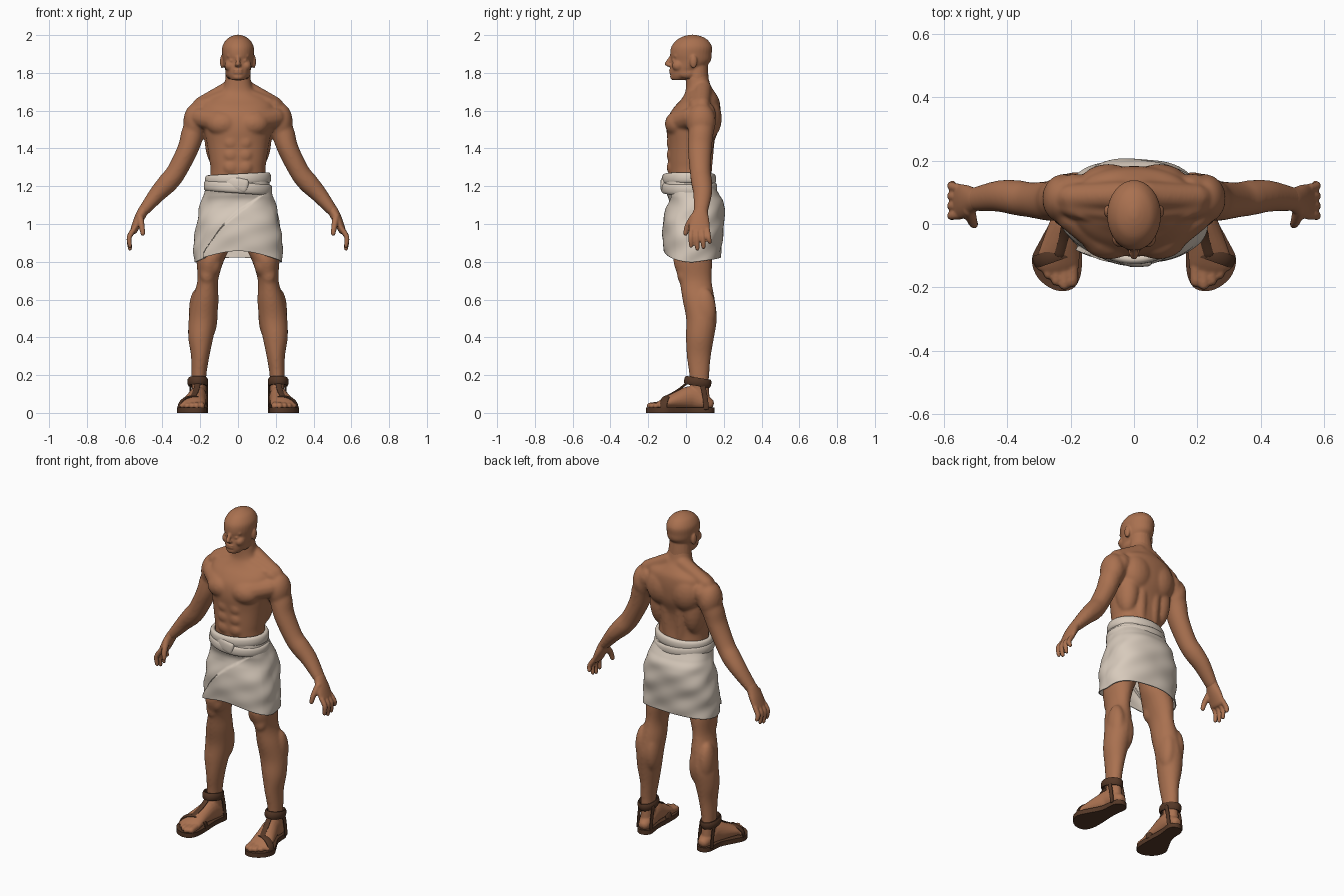
import bpy, bmesh, math
from mathutils import Vector, Matrix

if "Cube" in bpy.data.objects:
    bpy.data.objects.remove(bpy.data.objects["Cube"])


def material(name, colour):
    mat = bpy.data.materials.new(name)
    mat.use_nodes = True
    mat.diffuse_color = (*colour, 1)
    for node in mat.node_tree.nodes:
        if node.type == 'BSDF_PRINCIPLED':
            node.inputs["Base Color"].default_value = (*colour, 1)
            node.inputs["Roughness"].default_value = .7
    return mat


def spline(rows, closed=False, steps=4):
    """Catmull-Rom interpolation of rows of numbers."""
    count = len(rows)

    def pick(i):
        return rows[i % count] if closed else rows[max(0, min(count - 1, i))]

    result = []
    for i in range(count if closed else count - 1):
        for k in range(steps):
            t = k / steps
            result.append([b + .5 * t * (c - a + t * (2*a - 5*b + 4*c - d + t * (3*(b - c) + d - a)))
                           for a, b, c, d in zip(pick(i - 1), pick(i), pick(i + 1), pick(i + 2))])
    return result if closed else result + [list(rows[-1])]


def loft(bm, rows, ref=(1, 0, 0), centre=None, flat=False, closed=False,
         caps=True, steps=4, sides=20, power=2):
    """Skin elliptical sections; each row is x, y, z, radius along ref, other radius."""
    rows = spline(rows, closed, steps)
    count = len(rows)
    sections = []
    for i, row in enumerate(rows):
        p = Vector(row[:3])
        before = rows[i - 1] if closed or i else row
        after = rows[(i + 1) % count] if closed or i < count - 1 else row
        t = Vector((0, 0, 1)) if flat else (Vector(after[:3]) - Vector(before[:3])).normalized()
        a = Vector(ref) if centre is None else p - Vector(centre)
        a = (a - t * a.dot(t)).normalized()
        sections.append((p, t, a, row[3], row[4]))
    if not flat and not closed:
        # rounded ends
        for end, sign in ((0, -1), (-1, 1)):
            p, t, a, ra, rb = sections[end]
            for push, size in ((.6, .8), (.92, .4)):
                extra = (p + t * sign * push * min(ra, rb), t, a, ra * size, rb * size)
                sections.insert(0 if sign < 0 else len(sections), extra)
    rings = []
    for p, t, a, ra, rb in sections:
        b = t.cross(a)
        ring = []
        for k in range(sides):
            angle = math.tau * k / sides
            c, s = math.cos(angle), math.sin(angle)
            c, s = (math.copysign(abs(v) ** (2 / power), v) for v in (c, s))
            ring.append(bm.verts.new(p + a * ra * c + b * rb * s))
        rings.append(ring)
    for r in range(len(rings) - (not closed)):
        low, high = rings[r], rings[(r + 1) % len(rings)]
        for k in range(sides):
            j = (k + 1) % sides
            bm.faces.new((low[k], low[j], high[j], high[k]))
    if caps and not closed:
        bm.faces.new(rings[0])
        bm.faces.new(rings[-1])


def blob(bm, place, size):
    bmesh.ops.create_uvsphere(bm, u_segments=20, v_segments=12, radius=1,
                              matrix=Matrix.Translation(place) @ Matrix.Diagonal((*size, 1)))


def rod(bm, start, end, r0, r1):
    loft(bm, [(*start, r0, r0), (*end, r1, r1)], ref=(.3, .8, .5), sides=12)


def mirror(bm):
    geom = bm.verts[:] + bm.edges[:] + bm.faces[:]
    copy = bmesh.ops.duplicate(bm, geom=geom)["geom"]
    verts = [g for g in copy if isinstance(g, bmesh.types.BMVert)]
    bmesh.ops.scale(bm, vec=(-1, 1, 1), verts=verts)


def finish(bm, name, mat, sharp=50):
    bmesh.ops.recalc_face_normals(bm, faces=bm.faces[:])
    mesh = bpy.data.meshes.new(name)
    bm.to_mesh(mesh)
    bm.free()
    for poly in mesh.polygons:
        poly.use_smooth = True
    mesh.set_sharp_from_angle(angle=math.radians(sharp))
    mesh.materials.append(mat)
    obj = bpy.data.objects.new(name, mesh)
    bpy.context.scene.collection.objects.link(obj)
    return obj


def flesh(bm, name, voxel, rounds):
    """Fuse overlapping parts into one skin and soften the joins."""
    obj = finish(bm, name, skin)
    remesh = obj.modifiers.new("blend", 'REMESH')
    remesh.mode = 'VOXEL'
    remesh.voxel_size = voxel
    remesh.use_smooth_shade = True
    smooth = obj.modifiers.new("soften", 'SMOOTH')
    smooth.factor = .5
    smooth.iterations = rounds


skin = material("tan skin", (.40, .165, .08))
linen = material("pale linen", (.68, .59, .50))
leather = material("brown leather", (.09, .039, .02))

# Hands: palm, fingers, thumb
hands = bmesh.new()
loft(hands, [(.48, .083, 1.095, .04, .028), (.502, .078, 1.07, .038, .028), (.527, .072, 1.02, .052, .026),
             (.552, .07, .965, .057, .019)], ref=(0, 1, 0))
for i, tip in enumerate((.905, .878, .87, .885)):
    y = .113 - .028 * i
    loft(hands, [(.552, y, .97, .0145, .0145), (.576, y + .006 - .003 * i, .93, .014, .014),
                 (.572, y + .013 - .005 * i, tip, .0115, .0115)], ref=(0, 1, 0), sides=12)
loft(hands, [(.52, .045, 1.04, .022, .02), (.51, .01, .99, .017, .016),
             (.504, -.002, .95, .013, .013)], ref=(0, 1, 0), sides=12)
mirror(hands)
flesh(hands, "hands", .005, 4)

# Feet and toes
feet = bmesh.new()
loft(feet, [(.203, .115, .05, .036, .034), (.205, .09, .06, .042, .046), (.21, .03, .08, .046, .062),
            (.225, -.04, .068, .056, .049), (.238, -.11, .05, .067, .031), (.24, -.14, .04, .063, .022)])
loft(feet, [(.207, .075, .06, .038, .052), (.207, .07, .17, .037, .048)], flat=True)
for i, tip in enumerate((.18, .19, .178, .158, .132)):
    x = .195 + .025 * i
    rod(feet, (x, -.11, .045), (x, -tip, .037), .021 - .001 * i, .019 - .001 * i)
mirror(feet)
flesh(feet, "feet", .005, 5)

# Head: brow, cheek, eye, ear, jaw corner
head = bmesh.new()
rod(head, (.016, -.071, 1.888), (.05, -.053, 1.89), .011, .01)
blob(head, (.044, -.04, 1.838), (.027, .034, .03))
blob(head, (.033, -.062, 1.866), (.015, .013, .009))
blob(head, (.083, .04, 1.86), (.013, .02, .036))
blob(head, (.046, .005, 1.8), (.021, .05, .03))
mirror(head)
# Skull and upper neck
loft(head, [(0, -.042, 1.763, .036, .034), (0, -.018, 1.785, .056, .064), (0, .003, 1.82, .069, .086),
            (0, .025, 1.86, .078, .104), (0, .026, 1.9, .084, .11), (0, .03, 1.94, .083, .107),
            (0, .033, 1.975, .063, .081), (0, .034, 1.993, .036, .048), (0, .034, 2.002, .01, .014)],
     flat=True, sides=32)
loft(head, [(0, .065, 1.7, .07, .06), (0, .06, 1.77, .067, .06), (0, .055, 1.84, .06, .06)], flat=True)
# Nose, lips, chin
rod(head, (0, -.078, 1.885), (0, -.1, 1.848), .01, .013)
blob(head, (0, -.088, 1.841), (.02, .014, .01))
for z in (1.815, 1.801):
    blob(head, (0, -.076, z), (.027, .014, .007))
blob(head, (0, -.064, 1.779), (.03, .021, .018))
flesh(head, "head", .005, 6)

# Arm
body = bmesh.new()
loft(body, [(.18, .09, 1.59, .07, .06), (.235, .08, 1.49, .067, .062), (.264, .073, 1.4, .064, .056),
            (.325, .076, 1.278, .056, .053), (.37, .083, 1.22, .056, .054), (.427, .088, 1.159, .05, .045),
            (.5, .078, 1.07, .039, .03)], ref=(0, 1, 0))
# Leg
loft(body, [(.11, .04, .97, .09, .092), (.13, .04, .88, .09, .092), (.148, .036, .8, .072, .103),
            (.16, .05, .7, .055, .086), (.173, .067, .6, .07, .086), (.186, .082, .5, .075, .082),
            (.197, .074, .4, .067, .075), (.2, .068, .3, .049, .064), (.207, .07, .2, .04, .053),
            (.207, .072, .12, .038, .05)], flat=True)
# Muscles: chest, shoulder, side, shoulder blade
blob(body, (.078, -.046, 1.53), (.088, .066, .068))
rod(body, (.09, -.045, 1.54), (.2, .035, 1.565), .062, .055)
blob(body, (.224, .08, 1.54), (.066, .078, .1))
blob(body, (.113, .075, 1.46), (.065, .075, .16))
blob(body, (.08, .112, 1.56), (.1, .078, .115))
# Neck slope, hollow above the collarbone, collarbone, lower back
rod(body, (.035, .09, 1.72), (.2, .085, 1.63), .046, .042)
rod(body, (.035, .045, 1.685), (.19, .06, 1.622), .042, .044)
rod(body, (.02, -.01, 1.65), (.17, .03, 1.653), .014, .014)
rod(body, (.042, .1, 1.24), (.05, .12, 1.52), .034, .04)
# Stomach
for z in (1.43, 1.365, 1.3):
    blob(body, (.036, -.072, z), (.044, .031, .042))
# Knee, thigh and calves
blob(body, (.163, -.015, .73), (.037, .032, .05))
blob(body, (.127, 0, .79), (.042, .057, .07))
blob(body, (.153, .1, .51), (.045, .06, .12))
blob(body, (.215, .1, .54), (.045, .06, .12))
mirror(body)
# Torso and lower neck
loft(body, [(0, .04, 1.05, .17, .11), (0, .022, 1.26, .146, .114), (0, .02, 1.34, .152, .115),
            (0, .024, 1.42, .164, .12), (0, .035, 1.5, .18, .138), (0, .045, 1.57, .19, .137),
            (0, .06, 1.62, .195, .122), (0, .075, 1.66, .17, .1), (0, .075, 1.695, .1, .08),
            (0, .066, 1.73, .075, .066), (0, .06, 1.77, .067, .06), (0, .055, 1.81, .058, .055)],
     flat=True, sides=40, power=2.25)
flesh(body, "body", .0065, 18)

# Wrapped kilt: flared tube with folds, a raised hem in front and an overlapping flap
kilt = bmesh.new()
loft(kilt, [(0, .036, .797, .234, .148), (0, .037, .9, .232, .155), (0, .045, 1, .221, .159),
            (0, .053, 1.1, .2, .147), (0, .037, 1.15, .184, .14), (0, .018, 1.2, .17, .135),
            (0, .014, 1.25, .16, .128)], flat=True, caps=False, steps=12, sides=200, power=2.35)
for v in kilt.verts:
    x, y, z = v.co
    angle = math.atan2((y - .035) / .15, x / .2)
    front, back = max(0, -math.sin(angle)), max(0, math.sin(angle))
    drop = max(0, min(1, (1.2 - z) / .39))
    fold = .014 * math.sin(4 * angle + 30 * z) + .012 * math.sin(6 * angle - 50 * z)
    fall = max(0, z - .82) / .35
    edge = -.18 + .33 * fall ** 1.3
    flap = (max(0, min(1, (x - edge) / .005)) * .08 - .04) * min(1, front * 2)
    grow = 1 + (fold * (1 - .3 * front) + flap) * min(1, drop * 3)
    v.co = (x * grow, .035 + (y - .035) * grow, z + drop * (.06 * front ** 2 + .025 * back))
obj = finish(kilt, "kilt", linen)
shell = obj.modifiers.new("cloth thickness", 'SOLIDIFY')
shell.thickness = .006

# Rolled waistband with a tucked end
band = bmesh.new()
for z, tilt, grow in ((1.237, .008, 0), (1.192, -.012, .006)):
    ring = []
    for k in range(24):
        a = math.tau * k / 24
        ring.append(((.159 + grow) * math.cos(a), .016 + (.127 + grow) * math.sin(a),
                     z + tilt * math.cos(a), .016, .029))
    loft(band, ring, centre=(0, .016, z), closed=True, sides=16, power=2.4)
loft(band, [(-.07, -.105, 1.215, .008, .03), (-.01, -.121, 1.212, .014, .034),
            (.04, -.12, 1.2, .014, .036)], ref=(0, 1, 0), power=2.6)
finish(band, "waistband", linen)

# Sandal soles
soles = bmesh.new()
outline = spline([(.203, .15), (.245, .12), (.255, .03), (.295, -.05), (.322, -.11), (.303, -.17),
                  (.25, -.208), (.195, -.205), (.168, -.16), (.164, -.08), (.168, .03), (.16, .12)], True)
face = soles.faces.new([soles.verts.new((x, y, 0)) for x, y in outline])
top = bmesh.ops.extrude_face_region(soles, geom=[face])["geom"]
bmesh.ops.translate(soles, vec=(0, 0, .028), verts=[g for g in top if isinstance(g, bmesh.types.BMVert)])
mirror(soles)
finish(soles, "sandal_soles", leather, 40)

# Sandal straps
straps = bmesh.new()


def strap(points, centre, width=.014, thick=.006, closed=False):
    loft(straps, [(*p, thick, width) for p in points], centre=centre, closed=closed, sides=10)


turns = [math.tau * k / 16 for k in range(16)]
strap([(.213 + .046 * math.cos(a), .062 + .063 * math.sin(a), .164 - .01 * math.sin(a)) for a in turns],
      (.213, .062, .164), width=.023, thick=.009, closed=True)
arcs = [math.pi * k / 8 for k in range(9)]
strap([(.24 + .072 * math.cos(a), -.095 - .025 * math.cos(a), .025 + .062 * math.sin(a)) for a in arcs],
      (.24, -.095, .02), width=.021)
strap([(.213, .005, .158), (.222, -.045, .119), (.237, -.1, .088)], (.225, -.04, 0), width=.016)
for side in (-1, 1):
    x = .208 + side * .044
    strap([(x, .085, .155), (x, .1, .09), (x, .108, .022)], (.208, .1, .09))
mirror(straps)
finish(straps, "sandal_straps", leather)
